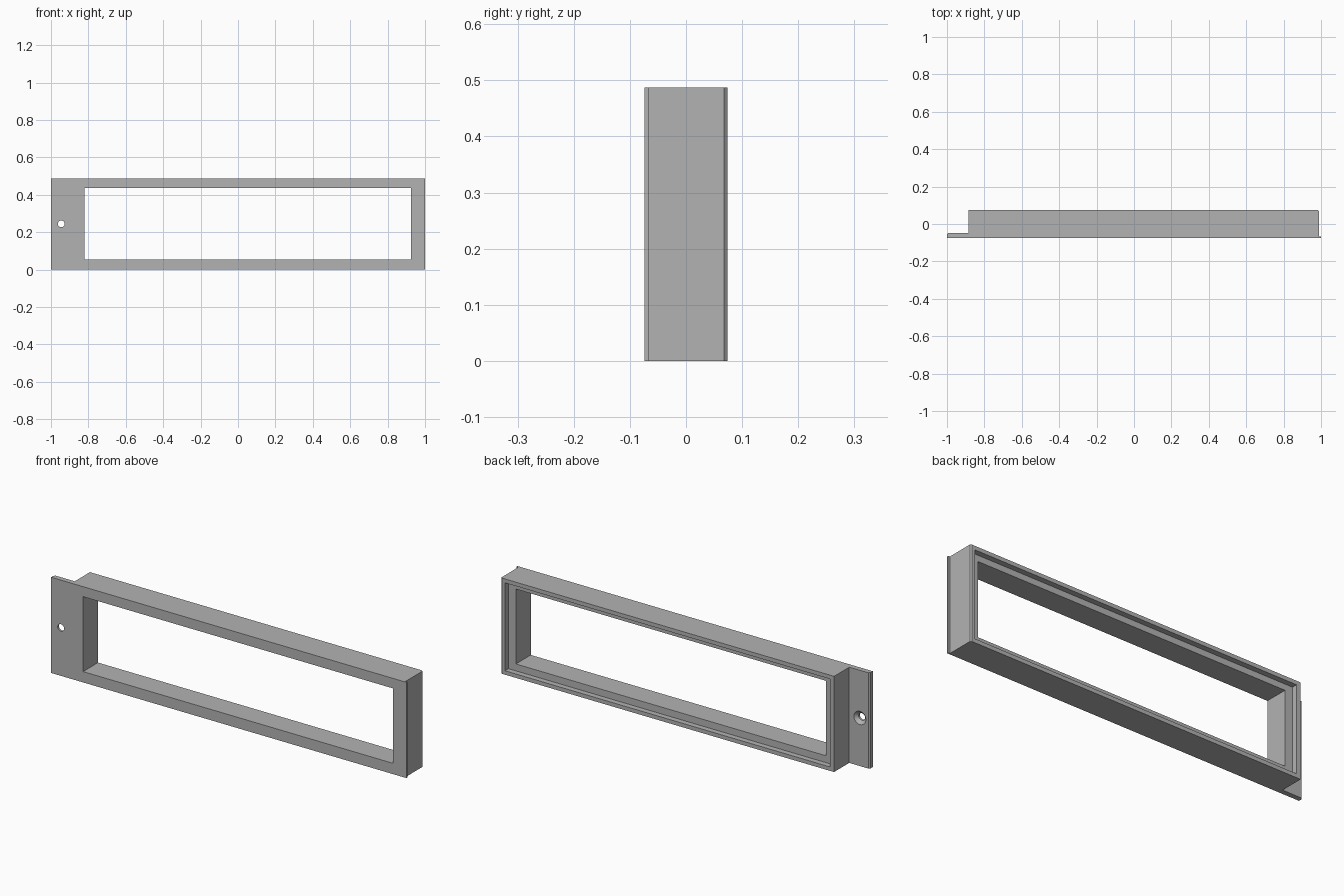
import bpy
import bmesh
from math import radians
from mathutils import Matrix, Vector

cube = bpy.data.objects.get("Cube")
if cube:
    bpy.data.objects.remove(cube, do_unlink=True)

HEIGHT = 0.487
FRONT, BACK = -0.074, 0.074

grey = bpy.data.materials.new("plain grey")
grey.use_nodes = True
colour = (0.45, 0.45, 0.45, 1)
grey.diffuse_color = colour
grey.node_tree.nodes["Principled BSDF"].inputs["Base Color"].default_value = colour


def finish(name, bm):
    bmesh.ops.recalc_face_normals(bm, faces=bm.faces)
    mesh = bpy.data.meshes.new(name)
    bm.to_mesh(mesh)
    bm.free()
    mesh.materials.append(grey)
    obj = bpy.data.objects.new(name, mesh)
    bpy.context.collection.objects.link(obj)
    return obj


def prism(name, outline, height):
    """Plan outline extruded upwards from the ground."""
    bm = bmesh.new()
    face = bm.faces.new([bm.verts.new((x, y, 0)) for x, y in outline])
    top = bmesh.ops.extrude_face_region(bm, geom=[face])["geom"]
    verts = [v for v in top if isinstance(v, bmesh.types.BMVert)]
    bmesh.ops.translate(bm, verts=verts, vec=(0, 0, height))
    return finish(name, bm)


def box(name, low, high):
    low, high = Vector(low), Vector(high)
    bm = bmesh.new()
    place = Matrix.Translation((low + high) / 2) @ Matrix.Diagonal((*(high - low), 1))
    bmesh.ops.create_cube(bm, size=1, matrix=place)
    return finish(name, bm)


def bore(name, x, z, y0, y1, r0, r1):
    """Round cutter along y, radius r0 at y0 and r1 at y1."""
    bm = bmesh.new()
    place = Matrix.Translation((x, (y0 + y1) / 2, z)) @ Matrix.Rotation(radians(-90), 4, "X")
    bmesh.ops.create_cone(bm, cap_ends=True, segments=32, radius1=r0, radius2=r1,
                          depth=y1 - y0, matrix=place)
    return finish(name, bm)


def cut(target, cutter):
    mod = target.modifiers.new("cut", "BOOLEAN")
    mod.operation = "DIFFERENCE"
    mod.solver = "EXACT"
    mod.object = cutter
    bpy.context.view_layer.objects.active = target
    bpy.ops.object.modifier_apply(modifier=mod.name)
    bpy.data.objects.remove(cutter, do_unlink=True)


# Plan outline: deep body, thin screw flange on one end, small lip on the other
frame = prism("frame", [
    (-1, FRONT), (1, FRONT), (1, -0.067), (0.99, -0.067),
    (0.99, BACK - 0.006), (0.984, BACK), (-0.885, BACK),
    (-0.885, -0.048), (-0.992, -0.048), (-1, -0.056)], HEIGHT)

# Window right through, and the shallow rebate around it at the back
cut(frame, box("window_cutter", (-0.82, -0.2, 0.055), (0.925, 0.2, 0.436)))
cut(frame, box("rebate_cutter", (-0.862, BACK - 0.028, 0.02), (0.967, 0.2, HEIGHT - 0.02)))

# Countersunk screw hole in the flange
hole_x, hole_z = -0.945, 0.245
cut(frame, bore("hole_cutter", hole_x, hole_z, -0.1, -0.03, 0.018, 0.018))
cut(frame, bore("countersink_cutter", hole_x, hole_z, -0.064, -0.044, 0.018, 0.038))

bpy.ops.object.select_all(action="DESELECT")
frame.select_set(True)
bpy.context.view_layer.objects.active = frame
bpy.ops.object.shade_smooth_by_angle(angle=radians(30))
